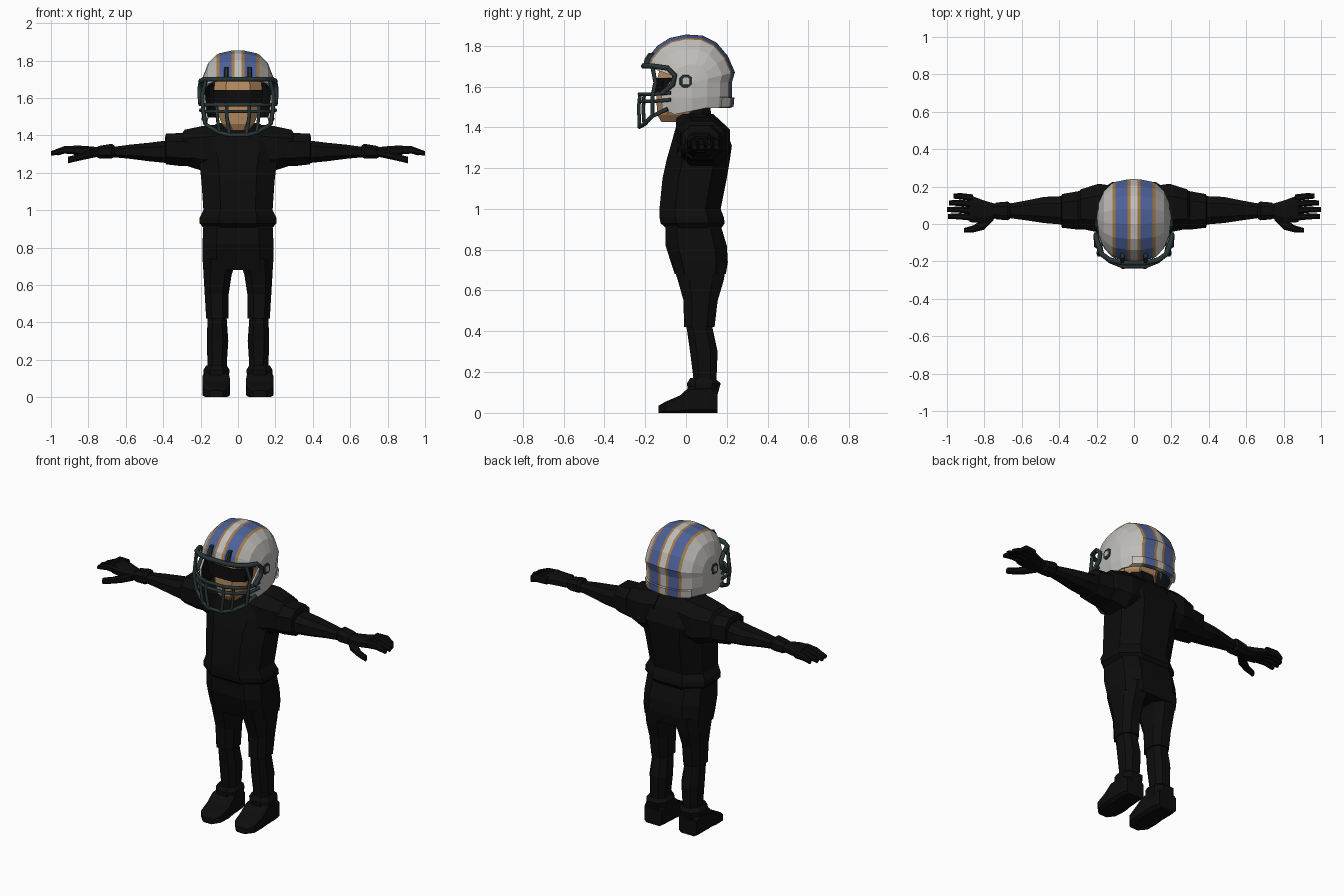
import bpy, bmesh, math
from mathutils import Vector


def mat(name, c):
    m = bpy.data.materials.new(name)
    m.diffuse_color = (*c, 1)
    return m


BLACK = mat("black_cloth", (0.004, 0.004, 0.004))
WHITE = mat("shell_grey", (0.52, 0.51, 0.49))
BLUE = mat("stripe_blue", (0.075, 0.12, 0.32))
GOLD = mat("stripe_gold", (0.36, 0.19, 0.06))
SKIN = mat("skin_tan", (0.45, 0.25, 0.11))
BAR = mat("bar_dark_green", (0.022, 0.036, 0.036))


def finish(bm, name, *mats):
    me = bpy.data.meshes.new(name)
    bm.to_mesh(me)
    bm.free()
    ob = bpy.data.objects.new(name, me)
    bpy.context.collection.objects.link(ob)
    for m in mats:
        me.materials.append(m)
    return ob


def loft(name, axis, secs, m=BLACK, side=1, k=0.5):
    """Octagonal sections (t, a0, a1, b0, b1) joined along an axis."""
    bm = bmesh.new()
    ring8 = [(1, -k), (1, k), (k, 1), (-k, 1), (-1, k), (-1, -k), (-k, -1), (k, -1)]
    rings = []
    for t, a0, a1, b0, b1 in secs:
        ring = []
        for u, v in ring8:
            a = (a0 + a1) / 2 + u * (a1 - a0) / 2
            b = (b0 + b1) / 2 + v * (b1 - b0) / 2
            x, y, z = {'x': (t, a, b), 'y': (a, t, b), 'z': (a, b, t)}[axis]
            ring.append(bm.verts.new((x * side, y, z)))
        rings.append(ring)
    for r, q in zip(rings, rings[1:]):
        for i in range(8):
            bm.faces.new((r[i], r[(i + 1) % 8], q[(i + 1) % 8], q[i]))
    bm.faces.new(rings[0])
    bm.faces.new(rings[-1])
    bmesh.ops.recalc_face_normals(bm, faces=bm.faces)
    return finish(bm, name, m)


def tube(name, pts, r=0.01, side=1):
    """Square bar following a path."""
    cu = bpy.data.curves.new(name + "_path", 'CURVE')
    cu.dimensions = '3D'
    cu.bevel_depth, cu.bevel_resolution, cu.use_fill_caps = r, 1, True
    sp = cu.splines.new('POLY')
    sp.points.add(len(pts) - 1)
    for p, (x, y, z) in zip(sp.points, pts):
        p.co = (x * side, y, z, 1)
    tmp = bpy.data.objects.new(name + "_tmp", cu)
    bpy.context.collection.objects.link(tmp)
    me = bpy.data.meshes.new_from_object(tmp)
    bpy.data.objects.remove(tmp)
    me.materials.clear()
    me.materials.append(BAR)
    bpy.context.collection.objects.link(bpy.data.objects.new(name, me))


# Torso, hips and neck
loft("jersey", 'z', [(.90, -.18, .18, -.09, .17), (.93, -.205, .205, -.125, .19),
                     (.96, -.205, .205, -.13, .185), (1.0, -.185, .185, -.13, .17),
                     (1.15, -.195, .195, -.115, .20), (1.24, -.205, .205, -.095, .215),
                     (1.31, -.23, .23, -.075, .225), (1.40, -.22, .22, -.05, .19),
                     (1.465, -.11, .11, -.045, .135)])
loft("neck", 'z', [(1.42, -.09, .09, -.04, .13), (1.56, -.08, .08, -.04, .11)])
loft("hips", 'z', [(.68, -.185, .185, -.055, .195), (.74, -.19, .19, -.075, .205),
                   (.82, -.19, .19, -.10, .20), (.92, -.185, .185, -.10, .17)], k=.6)

for s, tag in ((1, "left"), (-1, "right")):
    # Shoulder, sleeve and arm
    loft("shoulder_pad_" + tag, 'x', [(.08, -.05, .20, 1.22, 1.46), (.19, -.045, .215, 1.21, 1.45),
                                      (.285, -.025, .185, 1.24, 1.43), (.30, -.02, .17, 1.25, 1.41)], side=s)
    loft("sleeve_" + tag, 'x', [(.24, -.03, .18, 1.235, 1.40), (.30, -.03, .175, 1.235, 1.412),
                                (.385, -.02, .16, 1.245, 1.41), (.39, 0, .14, 1.26, 1.39)], side=s)
    loft("arm_" + tag, 'x', [(.36, -.005, .15, 1.25, 1.375), (.48, .005, .145, 1.262, 1.36),
                             (.58, .02, .125, 1.275, 1.35), (.69, .035, .105, 1.285, 1.335)], side=s)
    loft("wrist_band_" + tag, 'x', [(.66, .03, .11, 1.285, 1.345), (.675, .02, .12, 1.277, 1.355),
                                    (.735, .025, .115, 1.275, 1.345), (.75, .035, .105, 1.28, 1.34)], side=s)
    # Hand and fingers
    loft("palm_" + tag, 'x', [(.73, .035, .105, 1.285, 1.335), (.80, .005, .125, 1.285, 1.342),
                              (.88, .01, .155, 1.295, 1.347)], side=s)
    for i in range(4):
        y, e = .035 + i * .035, .04 + i * .036
        tip = (.995, 1.0, .99, .965)[i]
        loft(f"finger_{i}_{tag}", 'x', [(.86, y - .018, y + .018, 1.30, 1.345),
                                        (.93, e - .016, e + .018, 1.302, 1.342),
                                        (tip, e - .012, e + .014, 1.292, 1.315)], side=s)
    loft("thumb_" + tag, 'x', [(.75, .02, .06, 1.285, 1.325), (.80, -.03, .03, 1.275, 1.318),
                               (.86, -.045, -.008, 1.262, 1.298), (.91, -.045, -.022, 1.25, 1.285)], side=s)
    # Trousers, lower leg and shoe
    loft("trouser_leg_" + tag, 'z', [(.42, .052, .170, -.01, .14), (.55, .05, .178, -.012, .155),
                                     (.65, .035, .184, -.04, .185), (.74, .005, .189, -.07, .20)], side=s)
    loft("shin_" + tag, 'z', [(.10, .06, .165, .035, .145), (.18, .06, .163, .035, .15),
                              (.30, .052, .167, .02, .155), (.44, .062, .162, .0, .125)], side=s)
    loft("shoe_" + tag, 'y', [(-.135, .08, .15, 0, .035), (-.10, .05, .185, 0, .055),
                              (-.03, .042, .19, 0, .085), (.02, .045, .19, 0, .13),
                              (.12, .052, .188, 0, .135), (.155, .06, .18, 0, .11)], side=s, k=.75)
    loft("shoe_collar_" + tag, 'z', [(.09, .05, .185, .01, .155), (.145, .045, .185, .005, .17),
                                     (.17, .06, .17, .02, .14)], side=s)

# Head with a dark band over the eyes
loft("head", 'z', [(1.425, -.055, .055, -.12, .0), (1.46, -.085, .085, -.14, .06),
                   (1.53, -.115, .115, -.145, .12), (1.64, -.13, .13, -.14, .14),
                   (1.72, -.12, .12, -.12, .12)], SKIN)
loft("eye_band", 'z', [(1.565, -.127, .127, -.151, .0), (1.642, -.135, .135, -.147, .0)], BLACK)

# Helmet shell: dome fanned around a sideways axis, plus a lower skirt
PY, PZ = .03, 1.62
profile = [(-.20, 1.70), (-.185, 1.745), (-.14, 1.80), (-.08, 1.838), (.0, 1.855), (.08, 1.85),
           (.15, 1.815), (.205, 1.75), (.24, 1.67), (.225, 1.62)]
cols = [(0, 1), (.02, .997), (.035, .99), (.10, .93), (.115, .90), (.16, .70), (.19, .38), (.2, 0)]
stripe = [0, 1, 2, 1, 0, 0, 0]
bm = bmesh.new()


def grid(rows, mats):
    vs = [[bm.verts.new(p) for p in row] for row in rows]
    for r, q in zip(vs, vs[1:]):
        for j in range(len(r) - 1):
            bm.faces.new((r[j], r[j + 1], q[j + 1], q[j])).material_index = mats[j]


for s in (1, -1):
    dome = [[(s * x, PY + (y - PY) * f, PZ + (z - PZ) * f) for x, f in cols] for y, z in profile]
    grid(dome, stripe)
    top = dome[-1] + [dome[0][6], (s * .183, -.12, 1.57)]
    low = [1.495] * 7 + [1.48, 1.463, 1.49]
    mid = [(x * .985, y, z * .45 + l * .55) for (x, y, z), l in zip(top, low)]
    bot = [(x * .93, y * .97, l) for (x, y, z), l in zip(top, low)]
    grid([top, mid, bot], stripe + [0, 0])
bmesh.ops.remove_doubles(bm, verts=bm.verts, dist=.0005)
bmesh.ops.recalc_face_normals(bm, faces=bm.faces)
ctr = Vector((0, PY, PZ))
if sum(f.normal.dot(f.calc_center_median() - ctr) for f in bm.faces) < 0:
    bmesh.ops.reverse_faces(bm, faces=bm.faces)
shell = finish(bm, "helmet_shell", WHITE, GOLD, BLUE, BLACK)
sol = shell.modifiers.new("thickness", 'SOLIDIFY')
sol.thickness, sol.offset, sol.material_offset = .012, -1, 3

# Raised rim at the back of the helmet, striped like the shell
bm = bmesh.new()
for s in (1, -1):
    rim = [(s * x, .03 + .203 * f) for x, f in cols[:6]]
    grid([[(x, y - .02, 1.55) for x, y in rim], [(x, y + .004, 1.545) for x, y in rim],
          [(x, y, 1.50) for x, y in rim], [(x, y - .02, 1.495) for x, y in rim]], stripe)
bmesh.ops.remove_doubles(bm, verts=bm.verts, dist=.0005)
bmesh.ops.recalc_face_normals(bm, faces=bm.faces)
finish(bm, "helmet_back_rim", WHITE, GOLD, BLUE)

# Ear studs, mask clips and side bars
for s, tag in ((1, "left"), (-1, "right")):
    loft("ear_ring_" + tag, 'x', [(.185, -.032, .032, 1.595, 1.657), (.202, -.03, .03, 1.597, 1.655)], BAR, s)
    loft("ear_stud_" + tag, 'x', [(.19, -.02, .02, 1.607, 1.645), (.207, -.018, .018, 1.609, 1.643)], WHITE, s)
    loft("mask_clip_" + tag, 'z', [(1.69, .05, .075, -.212, -.17), (1.735, .05, .075, -.203, -.17),
                                   (1.765, .052, .073, -.183, -.15)], BAR, s)
    tube("mask_side_loop_" + tag, [(.17, -.165, 1.70), (.198, -.09, 1.69), (.204, -.055, 1.655),
                                   (.204, -.065, 1.61), (.2, -.12, 1.565)], .013, s)
    tube("mask_side_bar_" + tag, [(.17, -.165, 1.70), (.19, -.15, 1.62), (.188, -.165, 1.55),
                                  (.175, -.165, 1.46)], .011, s)
    tube("mask_front_bar_" + tag, [(.06, -.225, 1.57), (.06, -.232, 1.50), (.045, -.228, 1.405)], .01, s)
    tube("mask_jaw_bar_" + tag, [(.115, -.205, 1.56), (.11, -.21, 1.49), (.10, -.205, 1.415)], .009, s)


def arc(half):
    return half[::-1] + [(-x, y, z) for x, y, z in half]


# Cross bars of the face mask
tube("mask_brow_bar", arc([(.06, -.208, 1.70), (.13, -.192, 1.70), (.175, -.16, 1.70), (.2, -.09, 1.69)]), .014)
for name, dz in (("mask_middle_bar", 0), ("mask_lower_bar", -.035)):
    tube(name, arc([(.06, -.228, 1.563 + dz), (.13, -.20, 1.563 + dz), (.185, -.15, 1.563 + dz),
                    (.2, -.075, 1.57 + dz)]), .01)
tube("mask_chin_bar", arc([(.045, -.228, 1.402), (.10, -.205, 1.415), (.17, -.165, 1.455),
                           (.185, -.09, 1.49)]), .011)
